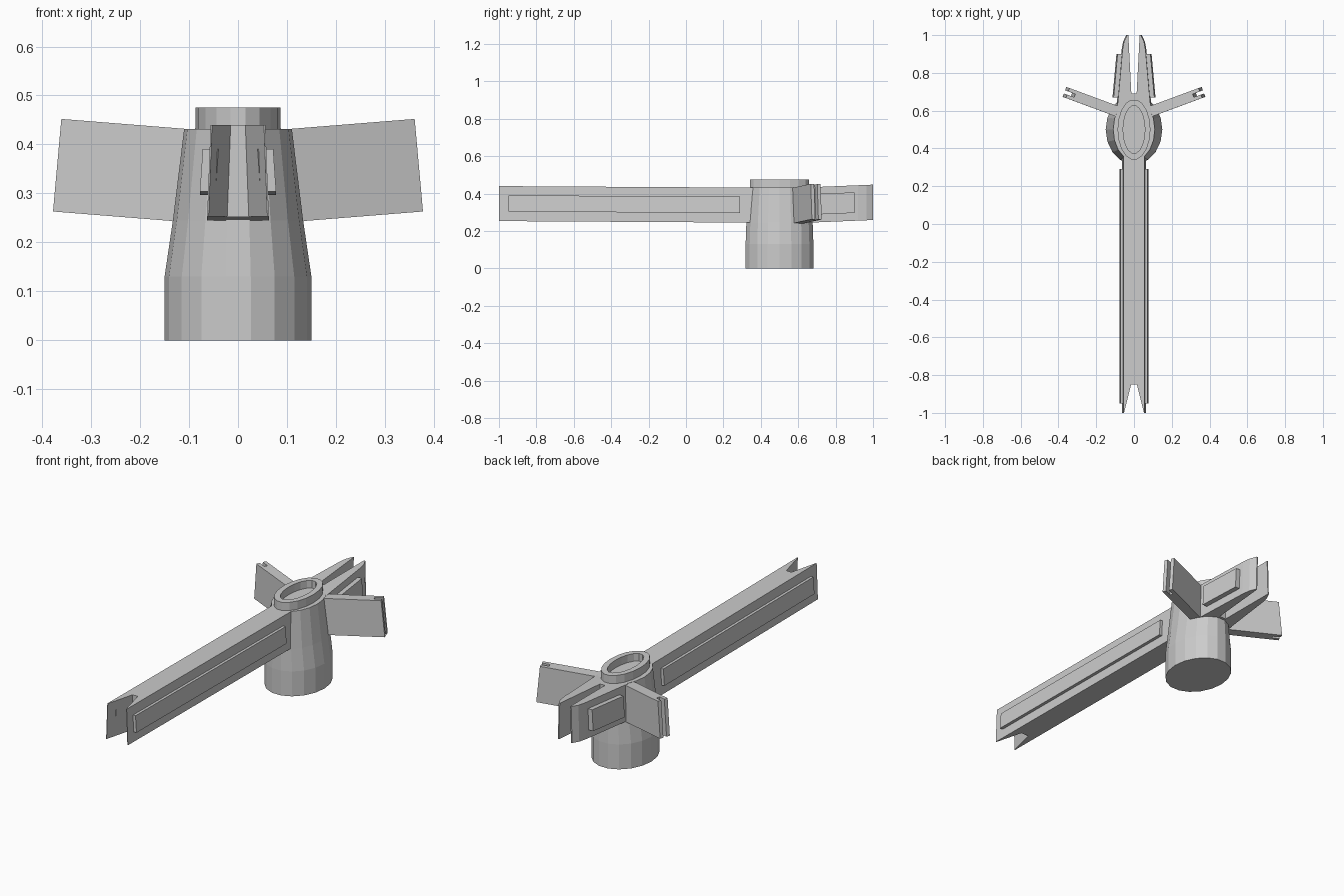
import bpy, bmesh, math
from mathutils import Vector

if "Cube" in bpy.data.objects:
    bpy.data.objects.remove(bpy.data.objects["Cube"])

SIDES = 18
CY = 0.5


def finish(name, bm, mirror=False):
    bmesh.ops.recalc_face_normals(bm, faces=bm.faces)
    mesh = bpy.data.meshes.new(name)
    bm.to_mesh(mesh)
    bm.free()
    ob = bpy.data.objects.new(name, mesh)
    bpy.context.collection.objects.link(ob)
    if mirror:
        ob.modifiers.new("mirror", 'MIRROR')
    return ob


def prism(name, plan, z0, z1, rise, flare, mirror=False):
    """Extrude a plan outline; rise(x, y) lifts it, flare(x, y) moves the bottom outward."""
    bm = bmesh.new()
    top = [bm.verts.new((x, y, z1 + rise(x, y))) for x, y in plan]
    bot = []
    for x, y in plan:
        dx, dy = flare(x, y)
        bot.append(bm.verts.new((x + dx, y + dy, z0 + rise(x, y))))
    bm.faces.new(top)
    bm.faces.new(bot[::-1])
    n = len(plan)
    for i in range(n):
        j = (i + 1) % n
        bm.faces.new((top[i], bot[i], bot[j], top[j]))
    return finish(name, bm, mirror)


def loft(name, rings):
    """Stack of elliptical rings (z, rx, ry), capped at both ends."""
    bm = bmesh.new()
    loops = []
    for z, rx, ry in rings:
        loops.append([bm.verts.new((rx * math.cos(2 * math.pi * k / SIDES),
                                    CY + ry * math.sin(2 * math.pi * k / SIDES), z))
                      for k in range(SIDES)])
    for a, b in zip(loops, loops[1:]):
        for k in range(SIDES):
            m = (k + 1) % SIDES
            bm.faces.new((a[k], a[m], b[m], b[k]))
    bm.faces.new(loops[0][::-1])
    bm.faces.new(loops[-1])
    return finish(name, bm)


def both_sides(half):
    return half + [(-x, y) for x, y in reversed(half)]


def side_flare(d):
    return lambda x, y: (math.copysign(d, x), 0)


# tapered hub, and the open collar on top of it
loft("hub", [(0, .15, .184), (.13, .15, .184), (.245, .133, .18), (.432, .11, .165)])
loft("collar", [(.42, .087, .16), (.475, .087, .16), (.475, .058, .127), (.435, .058, .127)])

# long arm with a notched end, and its raised side panels
arm_rise = lambda x, y: (0.35 - y) * 0.006
prism("long_arm", both_sides([(.056, .42), (.056, -1), (.053, -1), (.015, -.85)]),
      .245, .432, arm_rise, side_flare(.007))
prism("arm_panel", [(.04, .29), (.072, .29), (.072, -.95), (.04, -.95)],
      .296, .383, arm_rise, side_flare(.006), True)

# short forked arm at the back, and its panels
fork_rise = lambda x, y: (y - 0.62) * 0.042
prism("back_fork", both_sides([(.095, .56), (.084, .66), (.061, .92), (.053, .965),
                               (.036, 1), (.03, 1), (.014, .69)]),
      .243, .432, fork_rise, side_flare(.005))
prism("fork_panel", [(.06, .67), (.108, .67), (.087, .9), (.045, .9)],
      .285, .395, fork_rise, side_flare(.006), True)

# angled side wings with a slot in each tip
along = Vector((.938, .347))
across = Vector((-.347, .938))
root = Vector((.05, .582))
L, W, S, D = .321, .028, .009, .04
outline = [(0, -W), (L, -W), (L, -S), (L - D, -S), (L - D, S), (L, S), (L, W), (0, W)]
plan = [tuple(root + along * u + across * v) for u, v in outline]
prism("side_wing", plan, .243, .432, lambda x, y: (x - .11) * .08,
      lambda x, y: (.017, .006), True)
